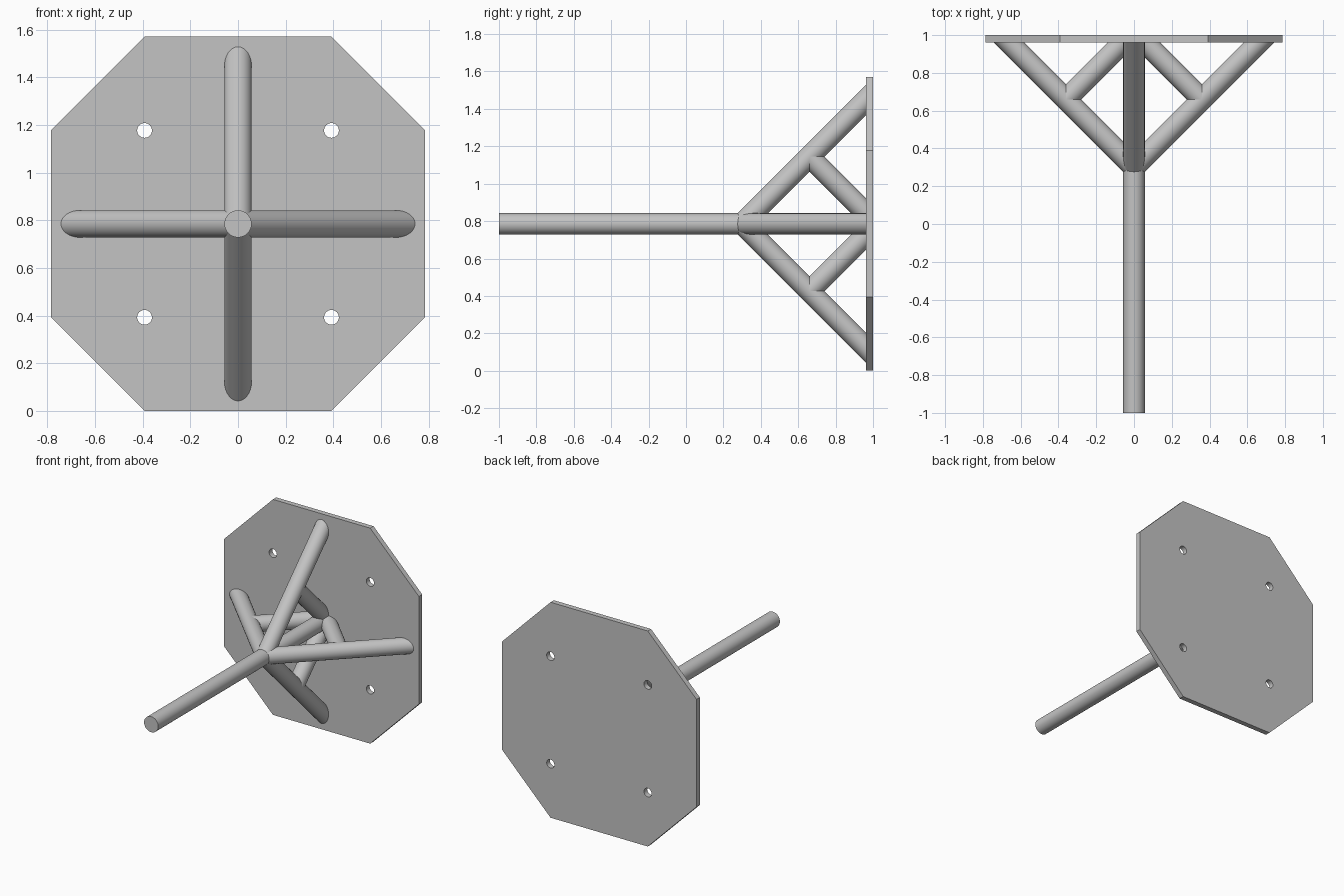
import bpy, bmesh
from math import pi, radians
from mathutils import Vector, Matrix

cube = bpy.data.objects.get("Cube")
if cube:
    bpy.data.objects.remove(cube, do_unlink=True)

CENTER_Z = 0.785
RADIUS = 0.057
PLATE_FRONT, PLATE_BACK = 0.962, 1.0
EMBED = 0.97          # tubes end just inside the plate

grey = bpy.data.materials.new("plain grey")
grey.use_nodes = True
colour = (0.55, 0.55, 0.55, 1)
grey.diffuse_color = colour
grey.node_tree.nodes["Principled BSDF"].inputs["Base Color"].default_value = colour


def make_object(name, bm, smooth=True):
    bmesh.ops.recalc_face_normals(bm, faces=bm.faces)
    mesh = bpy.data.meshes.new(name)
    bm.to_mesh(mesh)
    bm.free()
    mesh.materials.append(grey)
    if smooth:
        for poly in mesh.polygons:
            poly.use_smooth = True
        mesh.set_sharp_from_angle(angle=radians(35))
    obj = bpy.data.objects.new(name, mesh)
    bpy.context.collection.objects.link(obj)
    return obj


def tube(start, end, radius=RADIUS):
    """Capped cylinder between two points."""
    a, b = Vector(start), Vector(end)
    turn = (b - a).to_track_quat('Z', 'Y').to_matrix().to_4x4()
    bm = bmesh.new()
    bmesh.ops.create_cone(bm, cap_ends=True, segments=32, radius1=radius,
                          radius2=radius, depth=(b - a).length,
                          matrix=Matrix.Translation((a + b) / 2) @ turn)
    return bm


def trim(bm, point, normal):
    """Cut away the side the normal points to and cap the cut."""
    cut = bmesh.ops.bisect_plane(bm, geom=bm.verts[:] + bm.edges[:] + bm.faces[:],
                                 plane_co=point, plane_no=normal, clear_outer=True)
    edges = [e for e in cut["geom_cut"] if isinstance(e, bmesh.types.BMEdge)]
    bmesh.ops.contextual_create(bm, geom=edges)


# Octagonal plate
half, corner = 0.785, 0.392
outline = [(corner, half), (half, corner), (half, -corner), (corner, -half)]
outline += [(-x, -z) for x, z in outline]
bm = bmesh.new()
face = bm.faces.new([bm.verts.new((x, PLATE_FRONT, z + CENTER_Z)) for x, z in outline])
solid = bmesh.ops.extrude_face_region(bm, geom=[face])
bmesh.ops.translate(bm, vec=(0, PLATE_BACK - PLATE_FRONT, 0),
                    verts=[v for v in solid["geom"] if isinstance(v, bmesh.types.BMVert)])
plate = make_object("mounting_plate", bm, smooth=False)

# Four bolt holes
for sx in (-1, 1):
    for sz in (-1, 1):
        x, z = sx * corner, CENTER_Z + sz * corner
        cutter = make_object("hole_cutter", tube((x, 0.9, z), (x, 1.1, z), 0.031))
        cutter.hide_render = True
        cutter.hide_set(True)
        hole = plate.modifiers.new("bolt_hole", 'BOOLEAN')
        hole.operation = 'DIFFERENCE'
        hole.solver = 'EXACT'
        hole.object = cutter

# Central rod
make_object("central_rod", tube((0, -1, CENTER_Z), (0, EMBED, CENTER_Z)))

# Diagonal struts and their cross braces, repeated around the rod
for i, side in enumerate(("left", "top", "right", "bottom")):
    place = Matrix.Translation((0, 0, CENTER_Z)) @ Matrix.Rotation(-i * pi / 2, 4, 'Y')

    strut = tube((-0.15, 0.15, 0), (0.85, 1.15, 0))
    trim(strut, (0, 0, 0), (-1, 0, 0))
    trim(strut, (0, EMBED, 0), (0, 1, 0))
    strut.transform(place)
    make_object(side + "_strut", strut)

    brace = tube((0.36, 0.66, 0), (-0.1, 1.12, 0))
    trim(brace, (0, EMBED, 0), (0, 1, 0))
    brace.transform(place)
    make_object(side + "_brace", brace)
